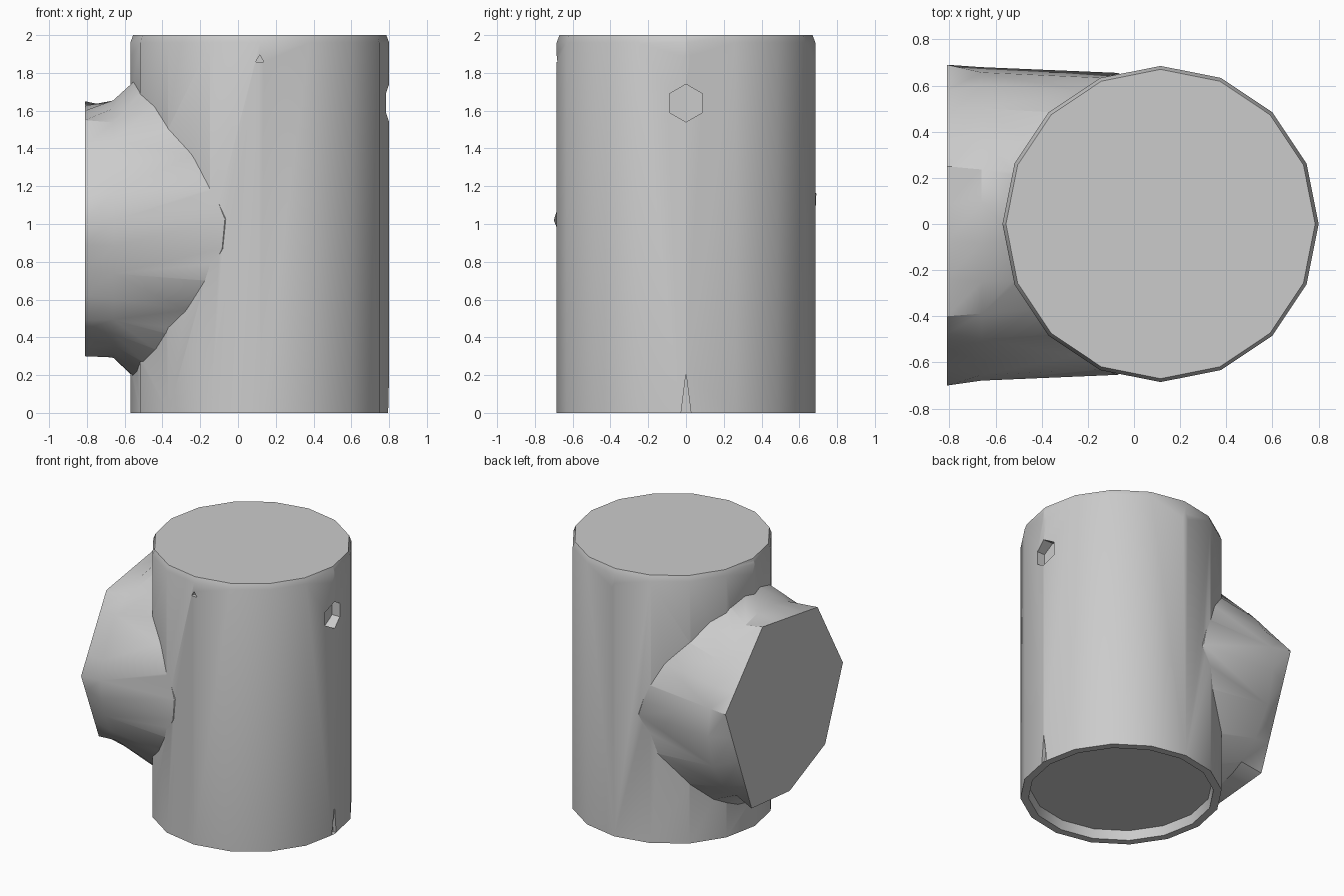
import bpy, bmesh
from math import cos, sin, pi, sqrt, atan2, radians
from mathutils import Matrix, Vector

cube = bpy.data.objects.get("Cube")
if cube:
    bpy.data.objects.remove(cube, do_unlink=True)

grey = bpy.data.materials.new("plain grey")
grey.use_nodes = True
grey.diffuse_color = (0.6, 0.6, 0.6, 1)
grey.node_tree.nodes["Principled BSDF"].inputs["Base Color"].default_value = (0.6, 0.6, 0.6, 1)

CX, R = 0.115, 0.685          # body axis and radius
BZ = 0.975                    # branch axis height


def finish(bm, name):
    bmesh.ops.recalc_face_normals(bm, faces=bm.faces)
    mesh = bpy.data.meshes.new(name)
    bm.to_mesh(mesh)
    bm.free()
    mesh.materials.append(grey)
    obj = bpy.data.objects.new(name, mesh)
    bpy.context.collection.objects.link(obj)
    return obj


def loft(rings, name):
    """Skin a list of closed rings and cap both ends."""
    bm = bmesh.new()
    loops = [[bm.verts.new(p) for p in ring] for ring in rings]
    n = len(loops[0])
    for a, b in zip(loops, loops[1:]):
        for i in range(n):
            j = (i + 1) % n
            bm.faces.new((a[i], a[j], b[j], b[i]))
    bm.faces.new(loops[0])
    bm.faces.new(loops[-1])
    return finish(bm, name)


def circle(r, z, n=16):
    return [(CX + r * cos(2 * pi * i / n), r * sin(2 * pi * i / n), z) for i in range(n)]


def boolean(target, cutter, operation):
    mod = target.modifiers.new(cutter.name, "BOOLEAN")
    mod.operation = operation
    mod.object = cutter
    mod.solver = "EXACT"
    bpy.context.view_layer.objects.active = target
    bpy.ops.object.modifier_apply(modifier=mod.name)
    bpy.data.objects.remove(cutter, do_unlink=True)


# Upright pipe body with a softened top edge and a recessed underside
body = loft([circle(0.67, 2), circle(R, 1.96), circle(R, 0), circle(0.63, 0), circle(0.62, 0.07)],
            "pipe_body")

# Side branch: seven-sided mouth, round neck, flared saddle on the body
mouth = [(-0.70, 1.02), (-0.40, 1.55), (0.25, 1.65), (0.69, 1.16),
         (0.38, 0.34), (-0.07, 0.30), (-0.49, 0.49)]
STEPS = 4
outline = []
for i, (y, z) in enumerate(mouth):
    y2, z2 = mouth[(i + 1) % len(mouth)]
    outline += [(y + (y2 - y) * k / STEPS, z + (z2 - z) * k / STEPS) for k in range(STEPS)]
angles = [atan2(z - BZ, y) for y, z in outline]
end = [(-0.81, y, z) for y, z in outline]
neck = [(-0.66, 0.68 * cos(t), BZ + 0.685 * sin(t)) for t in angles]
saddle = []
for t in angles:
    y = 0.655 * cos(t)
    saddle.append((CX + 0.02 - sqrt(R * R - y * y), y, BZ + 0.79 * sin(t)))
core = [(CX, 0.5 * cos(t), BZ + 0.6 * sin(t)) for t in angles]
branch = loft([end, neck, saddle, core], "side_branch")
boolean(body, branch, "UNION")


# Small pits cut into the wall
def pit(direction, z, sides, half_width, half_height, depth, name):
    bm = bmesh.new()
    bmesh.ops.create_cone(bm, cap_ends=True, segments=sides, radius1=1, radius2=1, depth=2)
    d = Vector(direction)
    turn = d.to_track_quat("Z", "Y").to_matrix().to_4x4()
    place = Matrix.Translation(Vector((CX, 0, z)) + d * R)
    bm.transform(place @ turn @ Matrix.Diagonal((half_width, half_height, depth, 1)))
    boolean(body, finish(bm, name), "DIFFERENCE")


pit((1, 0, 0), 1.64, 6, 0.10, 0.10, 0.08, "port_hole")
for side in (-1, 1):
    pit((0, side, 0), 1.87, 3, 0.025, 0.025, 0.03, "screw_mark")
    pit((side, 0, 0), 1.92, 3, 0.025, 0.06, 0.03, "rim_notch")
pit((1, 0, 0), 0.07, 3, 0.03, 0.14, 0.03, "base_notch")

body.name = "pipe_tee"
for o in bpy.context.selected_objects:
    o.select_set(False)
body.select_set(True)
bpy.context.view_layer.objects.active = body
bpy.ops.object.shade_smooth_by_angle(angle=radians(32))
